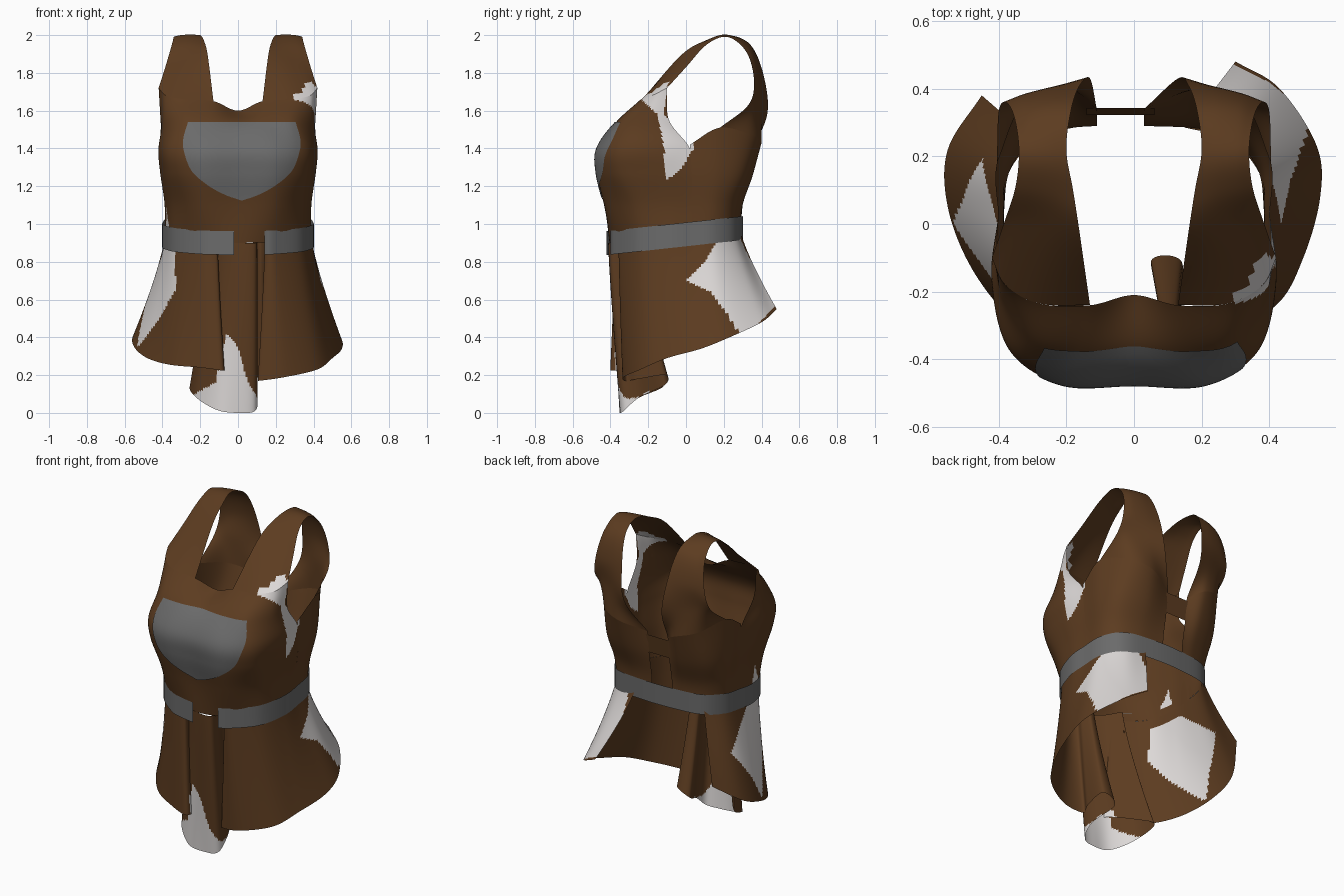
import bpy, bmesh
from mathutils import Vector
from mathutils.bvhtree import BVHTree

if "Cube" in bpy.data.objects:
    bpy.data.objects.remove(bpy.data.objects["Cube"])


def material(name, rgb):
    m = bpy.data.materials.new(name)
    m.diffuse_color = (*rgb, 1)
    m.use_nodes = True
    m.node_tree.nodes["Principled BSDF"].inputs["Base Color"].default_value = m.diffuse_color
    return m


BROWN = material("brown_leather", (0.108, 0.045, 0.0145))
WHITE = material("white_wear", (0.72, 0.69, 0.68))
GREY = material("grey_trim", (0.145, 0.145, 0.145))


def waist_z(y):
    return 0.945 + 0.11 * y


def spline(pts, n):
    """Catmull-Rom through the points, n steps per span."""
    p = [Vector(q) for q in pts]
    p = [2 * p[0] - p[1]] + p + [2 * p[-1] - p[-2]]
    out = []
    for i in range(1, len(p) - 2):
        a, b, c, d = p[i - 1:i + 3]
        for k in range(n):
            t = k / n
            out.append(0.5 * (2 * b + (c - a) * t + (2 * a - 5 * b + 4 * c - d) * t * t
                              + (3 * b - a - 3 * c + d) * t ** 3))
    return out + [p[-2]]


def smooth_grid(rows, nu, nv):
    rows = [spline(r, nu) for r in rows]
    cols = [spline(c, nv) for c in zip(*rows)]
    return [[tuple(p) for p in r] for r in zip(*cols)]


def mirrored(pts):
    return [(-x, y, z) for x, y, z in pts]


def full_row(half):
    """Half a row starting on the centre line, made whole."""
    return mirrored(half)[:0:-1] + list(half)


def inside(poly, u, v):
    hit = False
    for (a, b), (c, d) in zip(poly, poly[1:] + poly[:1]):
        if (b > v) != (d > v) and u < (c - a) * (v - b) / (d - b) + a:
            hit = not hit
    return hit


# White worn patches: outlines in side view (y, z) and front view (x, z)
RIGHT = [[(0, .7), (.1, .8), (.17, .92), (.29, .93), (.38, .75), (.47, .56), (.3, .39), (.22, .52), (.13, .64)],
         [(-.24, 1.66), (-.09, 1.76), (-.12, 1.58), (.05, 1.43), (-.01, 1.31), (-.1, 1.23), (-.12, 1.42), (-.15, 1.58)]]
LEFT = [[(-.05, .88), (-.25, .86), (-.27, .65), (-.17, .5), (0, .34), (.07, .5), (.19, .68)],
        [(-.2, .98), (-.12, .98), (-.14, 1.1)]]
TAIL = [(-.06, .42), (.0, .35), (.05, .17), (.12, .05), (.12, -.1), (-.3, -.1), (-.25, .09), (-.12, .16), (-.09, .3)]


def worn(c):
    side = RIGHT if c.x > .3 or (c.x > .2 and c.z < 1) else LEFT if c.x < -.28 else []
    if any(inside(p, c.y, c.z) for p in side):
        return True
    return c.z < .42 and -.375 < c.y and (c.y < -.2 or c.x < 0) and inside(TAIL, c.x, c.z)


def grid_mesh(grids):
    bm = bmesh.new()
    for g in grids:
        vs = [[bm.verts.new(p) for p in row] for row in g]
        for r0, r1 in zip(vs, vs[1:]):
            for i in range(len(r0) - 1):
                bm.faces.new((r0[i], r0[i + 1], r1[i + 1], r1[i]))
    return bm


def sheet(name, grids, mat):
    """One smooth cloth object from one or more point grids."""
    bm = grid_mesh(grids)
    bmesh.ops.remove_doubles(bm, verts=bm.verts, dist=0.0005)
    for f in bm.faces:
        f.smooth = True
        if mat is BROWN and worn(f.calc_center_median()):
            f.material_index = 1
    me = bpy.data.meshes.new(name)
    bm.to_mesh(me)
    bm.free()
    me.materials.append(mat)
    if mat is BROWN:
        me.materials.append(WHITE)
    ob = bpy.data.objects.new(name, me)
    bpy.context.collection.objects.link(ob)
    return ob


def level(z, xy):
    return [(x, y, waist_z(y) if z is None else z) for x, y in xy]


# Front of the bodice, waist to neckline
top_edge = [(.13, -.24, 1.65), (.28, -.235, 1.66), (.38, -.18, 1.68), (.42, -.1, 1.72)]
front_rows = [
    level(None, [(0, -.405), (.18, -.365), (.33, -.25), (.385, -.1), (.385, .03)]),
    level(1.1, [(0, -.43), (.2, -.42), (.34, -.29), (.385, -.12), (.385, .03)]),
    level(1.27, [(0, -.465), (.21, -.465), (.36, -.36), (.41, -.15), (.4, .03)]),
    level(1.4, [(0, -.465), (.21, -.462), (.365, -.37), (.42, -.17), (.4, .02)]),
    [(0, -.37, 1.53), (.16, -.37, 1.54), (.3, -.345, 1.54), (.39, -.22, 1.54), (.41, -.09, 1.55)],
    [(0, -.21, 1.6)] + top_edge]
front_grid = smooth_grid([full_row(r) for r in front_rows], 14, 14)
sheet("bodice_front", [front_grid], BROWN)


# Back panel and strap of one side; inner is how far its edge is from the centre
def back_edge(inner):
    return [(inner, .34, 1.38), (.2, .4, 1.43), (.33, .35, 1.47), (.405, .18, 1.51)]


def back_panel(inner):
    rows = [
        level(None, [(.385, .03), (.37, .15), (.31, .235), (.2, .28), (inner, .29)]),
        level(1.1, [(.385, .03), (.38, .16), (.32, .25), (.2, .295), (inner, .3)]),
        [(.4, .03, 1.27), (.4, .18, 1.27), (.34, .3, 1.26), (.2, .35, 1.25), (inner, .325, 1.24)],
        [(.4, .02, 1.42)] + back_edge(inner)[::-1]]
    return smooth_grid(rows, 8, 8)


def strap(inner):
    edges = [((.16, -.03, 1.89), (.385, .0, 1.83)), ((.18, .1, 1.97), (.35, .11, 1.95)),
             ((.2, .22, 2.0), (.34, .22, 1.99)), ((.185, .34, 1.95), (.355, .32, 1.91)),
             ((.16, .41, 1.79), (.38, .36, 1.76)), ((.13, .43, 1.58), (.4, .33, 1.63))]
    rows = [top_edge]
    for a, b in edges:
        a, b = Vector(a), Vector(b)
        out = Vector((0, .01, .004)) if a.y > .3 else Vector((0, 0, .006))
        rows.append([a, a.lerp(b, .4) + out, a.lerp(b, .75) + out, b])
    return smooth_grid(rows + [back_edge(inner)], 8, 8)


sheet("bodice_back", [back_panel(.03), [mirrored(r) for r in back_panel(.11)]], BROWN)
sheet("shoulder_straps", [strap(.03), [mirrored(r) for r in strap(.11)]], BROWN)

# Band that ties the two back panels together
sheet("back_band", [[[(.06 - .025 * i, .322 + .02 * t, 1.24 + .12 * t) for i in range(9)]
                     for t in (0, .5, 1)]], BROWN)

# Chest panel laid on the bodice front
bm = grid_mesh([front_grid])
tree = BVHTree.FromBMesh(bm)
bm.free()
outline = spline([(.285, 1.54, 0), (.31, 1.45, 0), (.305, 1.38, 0), (.265, 1.28, 0),
                  (.18, 1.205, 0), (.09, 1.155, 0), (.005, 1.125, 0)], 5)
panel = []
for w in outline:
    row = []
    for i in range(29):
        x = .02 + w.x * (i / 14 - 1)
        hit = tree.ray_cast(Vector((x, -2, w.y)), Vector((0, 1, 0)))[0]
        row.append((x, hit.y - .006, w.y))
    panel.append(row)
sheet("chest_panel", [panel], GREY)

# Skirt, open at the back with pleats in front: waist x, y, then hem x, y, z
skirt = [
    (-.30, .25, -.45, .38, .54), (-.37, .15, -.55, .22, .42), (-.385, .03, -.55, .05, .35),
    (-.38, -.1, -.48, -.13, .29), (-.33, -.25, -.36, -.28, .255), (-.2, -.36, -.2, -.37, .24),
    (-.12, -.375, -.09, -.4, .225), (-.11, -.34, -.08, -.34, .22), (-.14, -.3, -.18, -.2, .18),
    (-.15, -.28, -.255, -.12, .14), (-.13, -.3, -.22, -.25, .08), (-.08, -.36, -.11, -.34, .015),
    (0, -.405, 0, -.35, 0), (.09, -.405, .09, -.33, .01), (.1, -.34, .1, -.25, .08),
    (.08, -.28, .05, -.11, .15), (.12, -.26, .14, -.11, .2), (.145, -.3, .135, -.25, .18),
    (.145, -.345, .11, -.32, .17), (.2, -.35, .25, -.33, .19), (.33, -.25, .42, -.24, .23),
    (.385, -.1, .5, -.1, .29), (.385, .03, .55, .08, .34), (.37, .15, .54, .23, .4),
    (.28, .25, .43, .4, .48), (.15, .285, .3, .48, .55)]
top = spline([(a, b, waist_z(b)) for a, b, *_ in skirt], 10)
hem = spline([s[2:] for s in skirt], 10)
skirt_grid = []
for k in range(91):
    t = k / 90
    s = t ** 1.25
    skirt_grid.append([(a.x + (b.x - a.x) * s, a.y + (b.y - a.y) * s,
                        max(0, a.z + (b.z - a.z) * t)) for a, b in zip(top, hem)])
sheet("skirt", [skirt_grid], BROWN)

# Belt, broken at the front where the cloth hangs over it
half = [(.2, -.376), (.335, -.265), (.396, -.1), (.396, .03), (.38, .16), (.29, .266), (.1, .298)]
path = [(.14, -.4)] + half + [(-x, y) for x, y in half[::-1]] + [(-.11, -.405), (-.02, -.42)]
loop = spline([(x, y, waist_z(y)) for x, y in path], 6)
sheet("belt", [[[(p.x, p.y, p.z + h) for p in loop] for h in (-.063, .063)]], GREY)
